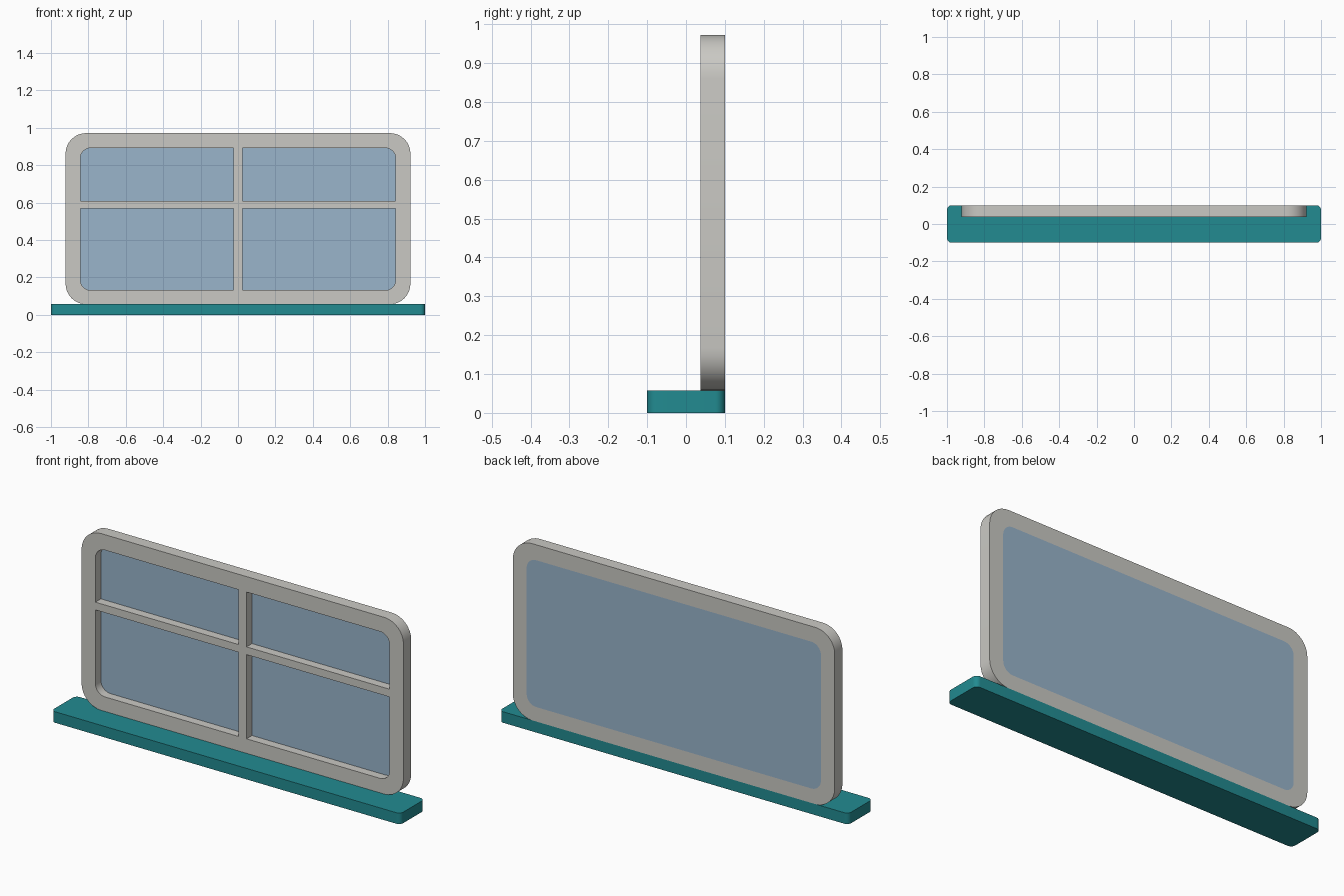
import bpy, bmesh, math

if "Cube" in bpy.data.objects:
    bpy.data.objects.remove(bpy.data.objects["Cube"])


def material(name, rgb):
    m = bpy.data.materials.new(name)
    m.diffuse_color = (*rgb, 1)
    m.use_nodes = True
    m.node_tree.nodes["Principled BSDF"].inputs["Base Color"].default_value = m.diffuse_color
    return m


TEAL = material("teal", (0.016, 0.258, 0.283))
CREAM = material("warm_grey", (0.591, 0.584, 0.552))
GLASS = material("pale_blue", (0.319, 0.462, 0.597))


def rounded_rect(u0, u1, v0, v1, r, n=8):
    """Counter-clockwise outline with rounded corners."""
    pts = []
    for k, (cu, cv) in enumerate([(u1 - r, v1 - r), (u0 + r, v1 - r),
                                  (u0 + r, v0 + r), (u1 - r, v0 + r)]):
        for i in range(n + 1):
            a = (k + i / n) * math.pi / 2
            pts.append((cu + r * math.cos(a), cv + r * math.sin(a)))
    return pts


def finish(name, bm, mat):
    bmesh.ops.recalc_face_normals(bm, faces=bm.faces[:])
    me = bpy.data.meshes.new(name)
    bm.to_mesh(me)
    bm.free()
    me.materials.append(mat)
    me.shade_smooth()
    me.set_sharp_from_angle(angle=math.radians(30))
    ob = bpy.data.objects.new(name, me)
    bpy.context.collection.objects.link(ob)
    return ob


def bridge(bm, a, b):
    for i in range(len(a)):
        j = (i + 1) % len(a)
        bm.faces.new((a[i], a[j], b[j], b[i]))


def prism(name, outline, place, d0, d1, mat, hole=None):
    """Extrude an outline from depth d0 to d1, optionally with a hole."""
    bm = bmesh.new()

    def loop(pts, d):
        return [bm.verts.new(place(u, v, d)) for u, v in pts]

    o0, o1 = loop(outline, d0), loop(outline, d1)
    bridge(bm, o0, o1)
    if hole:
        h0, h1 = loop(hole, d0), loop(hole, d1)
        bridge(bm, h0, h1)
        bridge(bm, o0, h0)
        bridge(bm, o1, h1)
    else:
        bm.faces.new(o0)
        bm.faces.new(o1)
    return finish(name, bm, mat)


def flat(u, v, d):
    return (u, v, d)


def upright(u, v, d):
    return (u, d, v)


def rect(u0, u1, v0, v1):
    return [(u0, v0), (u1, v0), (u1, v1), (u0, v1)]


FRONT, PANE, BACK = 0.037, 0.082, 0.10
SILL_TOP = 0.057
opening = rounded_rect(-0.843, 0.843, 0.132, 0.892, 0.055)

# Sill board
prism("sill", rounded_rect(-1, 1, -0.10, 0.10, 0.025), flat, 0, SILL_TOP, TEAL)

# Rounded outer frame
prism("frame", rounded_rect(-0.922, 0.922, SILL_TOP, 0.972, 0.11), upright,
      FRONT, BACK, CREAM, hole=opening)

# Glass, flush with the back of the frame
prism("glass", opening, upright, PANE, BACK, GLASS)

# Glazing bars, flush with the front of the frame
prism("upright_bar", rect(-0.023, 0.023, 0.132, 0.892), upright, FRONT, PANE, CREAM)
for side, x0, x1 in (("left", -0.843, -0.023), ("right", 0.023, 0.843)):
    prism(side + "_cross_bar", rect(x0, x1, 0.568, 0.608), upright, FRONT, PANE, CREAM)
